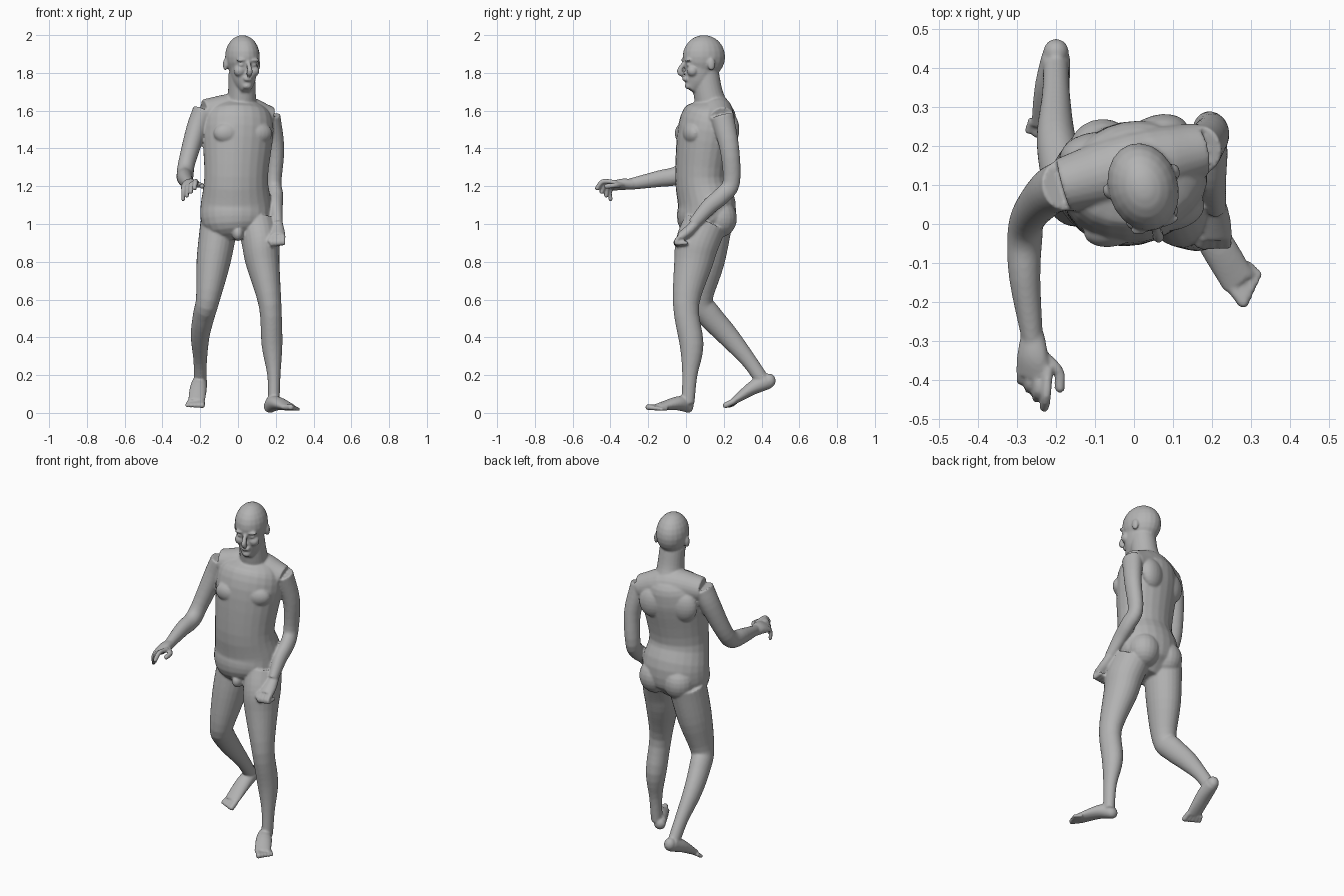
import bpy
import bmesh
from math import radians, cos, sin, tau
from mathutils import Matrix, Vector

default_cube = bpy.data.objects.get("Cube")
if default_cube:
    bpy.data.objects.remove(default_cube, do_unlink=True)

bm = bmesh.new()
WORLD = Matrix.Identity(4)
ACROSS = Vector((1, 0, 0))


def turned(x, y, angle):
    """Local frame at x, y, turned about the vertical axis."""
    return Matrix.Translation((x, y, 0)) @ Matrix.Rotation(radians(angle), 4, "Z")


def ball(centre, radii, frame=WORLD):
    """Ellipsoid muscle or facial feature."""
    matrix = frame @ Matrix.Translation(centre) @ Matrix.Diagonal((*radii, 1))
    bmesh.ops.create_uvsphere(bm, u_segments=20, v_segments=12, radius=1, matrix=matrix)


def pair(centre, radii, frame):
    """The same ellipsoid on both sides of a local frame."""
    x, y, z = centre
    for side_x in (-x, x):
        ball((side_x, y, z), radii, frame)


def smooth_path(rings, steps=4):
    """Catmull-Rom interpolation through rings of x, y, z and half width."""
    keys = [Vector(ring) for ring in rings]
    keys = [keys[0] * 2 - keys[1]] + keys + [keys[-1] * 2 - keys[-2]]
    path = []
    for before, start, end, after in zip(keys, keys[1:], keys[2:], keys[3:]):
        leave, arrive = (end - before) / 2, (after - start) / 2
        for step in range(steps):
            t = step / steps
            ease = t * t * (3 - 2 * t)
            path.append(start.lerp(end, ease)
                        + leave * (t * (1 - t) ** 2)
                        - arrive * (t * t * (1 - t)))
    return path + [keys[-2]]


def loft(rings, side=ACROSS, deep=1, taper=0, frame=WORLD, sides=24):
    """Closed elliptical tube; deep is the depth to width ratio, less taper at the end."""
    path = smooth_path(rings)
    points = [ring.to_3d() for ring in path]
    last = len(points) - 1
    loops = []
    for i, ring in enumerate(path):
        tangent = points[min(i + 1, last)] - points[max(i - 1, 0)]
        tangent.normalize()
        wide = Vector(side) - tangent * tangent.dot(Vector(side))
        wide.normalize()
        thick = tangent.cross(wide) * (deep - taper * i / last)
        loop = []
        for k in range(sides):
            angle = tau * k / sides
            spot = points[i] + (wide * cos(angle) + thick * sin(angle)) * ring.w
            loop.append(bm.verts.new(frame @ spot))
        loops.append(loop)
    for low, high in zip(loops, loops[1:]):
        for k in range(sides):
            n = (k + 1) % sides
            bm.faces.new((low[k], low[n], high[n], high[k]))
    bm.faces.new(loops[0][::-1])
    bm.faces.new(loops[-1])


def finger(base, tip, radius, bend=(0, 0, 0)):
    """Round-tipped finger or toe, bowed at its middle by the bend."""
    base, tip = Vector(base), Vector(tip)
    middle = base.lerp(tip, 0.5) + Vector(bend)
    loft([(*point, radius) for point in (base, middle, tip)], side=(1, .3, .2), sides=12)
    ball(tip, (radius, radius, radius))


def finger_row(bases, tips, count, thick, thin, bend=(0, 0, 0)):
    """Row of fingers or toes, blended between the first and the last one."""
    for i in range(count):
        t = i / (count - 1)
        base = Vector(bases[0]).lerp(Vector(bases[1]), t)
        tip = Vector(tips[0]).lerp(Vector(tips[1]), t)
        finger(base, tip, thick + (thin - thick) * t, bend)


def build_torso():
    # Trunk from groin to collar
    loft([(0, .1, .92, .09), (-.01, .1, 1, .18), (-.01, .11, 1.1, .19), (-.01, .08, 1.25, .17),
          (0, .11, 1.5, .19), (0, .14, 1.6, .16), (0, .15, 1.66, .08)],
         side=(1, .2, 0), deep=.8)
    # Shoulder girdle and neck
    loft([(-.18, .1, 1.59, .07), (0, .15, 1.6, .09), (.17, .19, 1.55, .07)], side=(0, 1, 0))
    loft([(.01, .15, 1.58, .09), (.02, .12, 1.68, .075), (.02, .1, 1.8, .07)], deep=1.05)
    # Chest and shoulder blades, turned with the rib cage
    rib_cage = turned(0, .11, 15)
    pair((.08, -.1, 1.48), (.08, .05, .06), rib_cage)
    pair((.09, .1, 1.5), (.08, .05, .09), rib_cage)
    # Buttocks and groin
    pair((.08, 0, 1.03), (.09, .09, .1), turned(0, .18, 0))
    ball((0, 0, .95), (.03, .04, .04))


def build_head():
    # Skull and jaw
    head = turned(.025, .09, 17)
    ball((0, .005, 1.885), (.09, .115, .115), head)
    loft([(0, -.07, 1.71, .025), (0, -.04, 1.75, .055), (0, -.015, 1.8, .07), (0, 0, 1.88, .08)],
         deep=1.25, frame=head)
    # Nose, lips and chin
    loft([(0, -.1, 1.86, .01), (0, -.13, 1.81, .015), (0, -.11, 1.79, .015)],
         frame=head, sides=12)
    for lip_height in (1.762, 1.773):
        ball((0, -.1, lip_height), (.025, .013, .006), head)
    ball((0, -.08, 1.73), (.025, .02, .017), head)
    # Brows, eyes, cheeks and ears
    pair((.035, -.095, 1.867), (.03, .015, .009), head)
    pair((.034, -.085, 1.843), (.017, .017, .012), head)
    pair((.04, -.07, 1.81), (.03, .03, .03), head)
    pair((.09, .02, 1.845), (.012, .02, .033), head)


def build_right_arm():
    # Arm reaching forward
    loft([(-.18, .1, 1.6, .06), (-.22, .08, 1.5, .055), (-.27, .02, 1.33, .045),
          (-.28, -.04, 1.26, .045), (-.28, -.14, 1.24, .04), (-.26, -.3, 1.21, .027)], deep=1.1)
    # Open hand
    loft([(-.26, -.28, 1.21, .03), (-.26, -.34, 1.21, .042), (-.26, -.39, 1.2, .046)],
         side=(1, -.2, .4), deep=.9, taper=.5)
    finger_row(bases=[(-.22, -.37, 1.22), (-.29, -.36, 1.19)],
               tips=[(-.23, -.47, 1.19), (-.29, -.4, 1.13)],
               count=4, thick=.013, thin=.011, bend=(0, -.02, .02))
    finger((-.24, -.33, 1.21), (-.19, -.42, 1.2), radius=.014, bend=(.02, 0, 0))


def build_left_arm():
    # Arm bent at the side
    loft([(.17, .19, 1.57, .055), (.2, .23, 1.4, .045), (.19, .24, 1.22, .04),
          (.2, .19, 1.15, .04), (.2, .12, 1.09, .037), (.21, .04, 1, .027)], deep=1.15)
    # Loosely closed hand
    loft([(.21, .05, 1, .028), (.21, .01, .96, .038), (.21, -.03, .93, .042)], deep=.9, taper=.3)
    finger_row(bases=[(.18, -.03, .94), (.24, -.03, .94)], tips=[(.18, 0, .89), (.24, 0, .9)],
               count=4, thick=.013, thin=.011, bend=(0, -.04, -.02))
    finger((.18, .01, .96), (.17, -.05, .91), radius=.014, bend=(-.01, 0, 0))


def build_left_leg():
    # Leg planted in front
    loft([(.1, .1, 1, .1), (.12, .06, .9, .1), (.13, .04, .8, .09), (.17, 0, .57, .06),
          (.18, .03, .36, .055), (.19, .02, .2, .035), (.19, .01, .05, .03)], deep=1.15)
    # Flat foot pointing outward
    ball((.17, .01, .035), (.035, .03, .035))
    loft([(.17, .01, .045, .035), (.21, -.05, .05, .045), (.27, -.15, .03, .045)],
         side=(.8, .5, 0), deep=1.2, taper=.8)
    finger_row(bases=[(.25, -.16, .03), (.29, -.1, .02)], tips=[(.28, -.2, .03), (.32, -.13, .02)],
               count=5, thick=.016, thin=.01)


def build_right_leg():
    # Leg trailing behind
    loft([(-.1, .13, 1, .1), (-.13, .1, .8, .09), (-.16, .07, .6, .063), (-.18, .12, .52, .058),
          (-.2, .22, .41, .05), (-.2, .33, .28, .036), (-.2, .4, .18, .033)], deep=1.15)
    # Foot with raised heel
    ball((-.2, .44, .17), (.033, .035, .038))
    loft([(-.2, .43, .17, .037), (-.21, .35, .13, .045), (-.22, .25, .06, .045)],
         deep=1.2, taper=.8)
    finger_row(bases=[(-.19, .25, .06), (-.26, .27, .06)], tips=[(-.19, .21, .04), (-.27, .24, .04)],
               count=5, thick=.016, thin=.011)


build_torso()
build_head()
build_right_arm()
build_left_arm()
build_left_leg()
build_right_leg()

# Fuse everything into one continuous skin
bmesh.ops.recalc_face_normals(bm, faces=bm.faces)
mesh = bpy.data.meshes.new("body")
bm.to_mesh(mesh)
bm.free()
body = bpy.data.objects.new("body", mesh)
bpy.context.collection.objects.link(body)

fuse = body.modifiers.new("fuse", "REMESH")
fuse.mode = "VOXEL"
fuse.voxel_size = .006
fuse.use_smooth_shade = True
soften = body.modifiers.new("soften", "SMOOTH")
soften.factor = .5
soften.iterations = 5

# Plain grey skin
grey = (.45, .45, .45, 1)
skin = bpy.data.materials.new("plain grey")
skin.use_nodes = True
skin.diffuse_color = grey
for node in skin.node_tree.nodes:
    if node.type == "BSDF_PRINCIPLED":
        node.inputs["Base Color"].default_value = grey
mesh.materials.append(skin)
